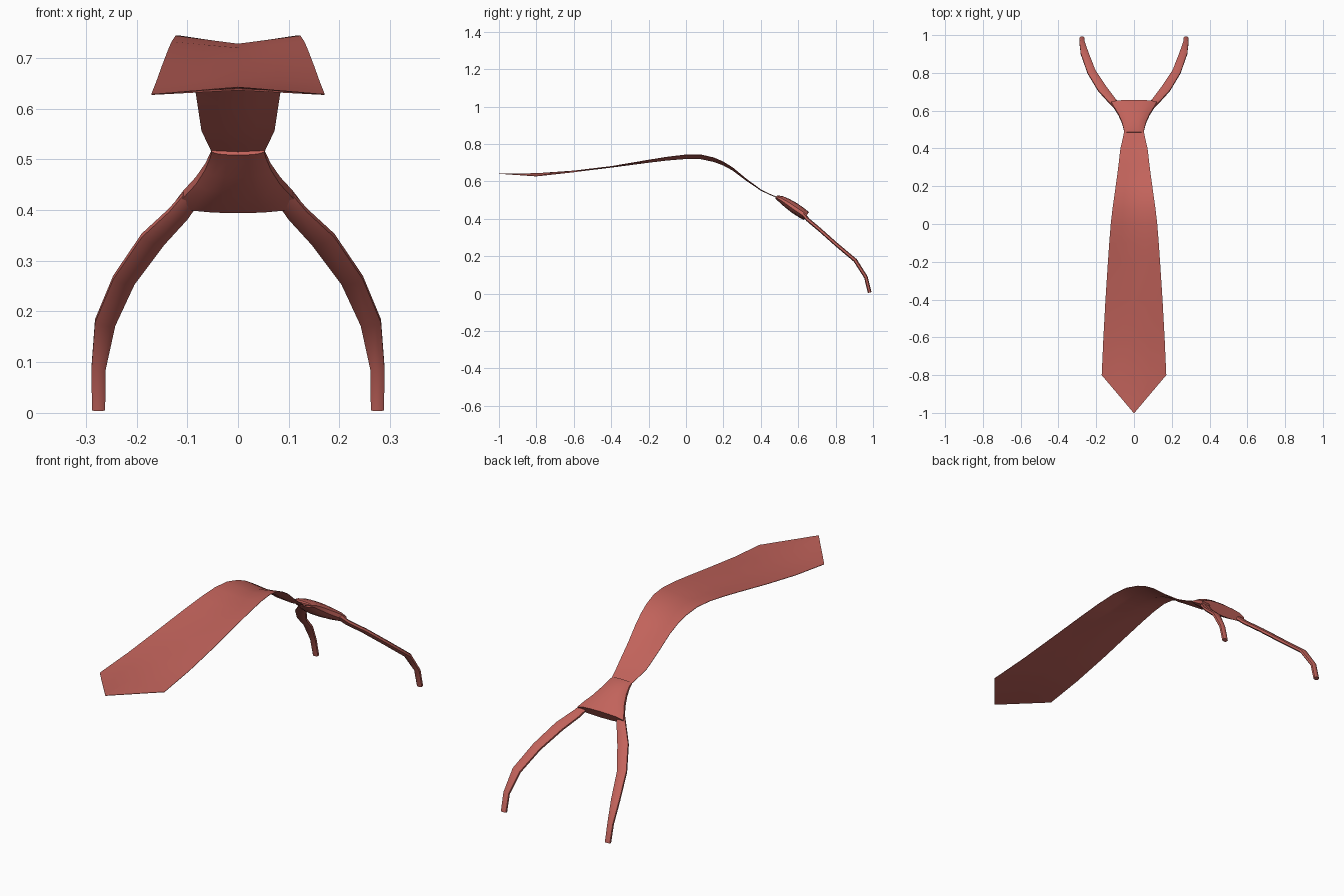
import bpy, bmesh, math
from mathutils import Vector

if "Cube" in bpy.data.objects:
    bpy.data.objects.remove(bpy.data.objects["Cube"])

red = bpy.data.materials.new("muted_red")
red.diffuse_color = (0.54, 0.125, 0.105, 1)
red.use_nodes = True
red.node_tree.nodes["Principled BSDF"].inputs["Base Color"].default_value = red.diffuse_color


def loft(name, rings, angle=40):
    """Skin a list of equal closed rings and cap both ends."""
    bm = bmesh.new()
    rows = [[bm.verts.new(p) for p in ring] for ring in rings]
    n = len(rows[0])
    for a, b in zip(rows, rows[1:]):
        for i in range(n):
            j = (i + 1) % n
            bm.faces.new((a[i], a[j], b[j], b[i]))
    bm.faces.new(rows[0])
    bm.faces.new(rows[-1])
    bmesh.ops.remove_doubles(bm, verts=bm.verts, dist=0.0003)
    bmesh.ops.recalc_face_normals(bm, faces=bm.faces)
    me = bpy.data.meshes.new(name)
    bm.to_mesh(me)
    bm.free()
    ob = bpy.data.objects.new(name, me)
    bpy.context.collection.objects.link(ob)
    me.materials.append(red)
    bpy.ops.object.select_all(action='DESELECT')
    bpy.context.view_layer.objects.active = ob
    ob.select_set(True)
    bpy.ops.object.shade_smooth_by_angle(angle=math.radians(angle))
    return ob


# Blade: y, centre z, half width, edge lift relative to the centre
blade_rows = [
    (-1.0, .643, .002, 0), (-.8, .644, .171, -.015), (-.6, .658, .162, -.007),
    (-.4, .682, .151, 0), (-.2, .708, .138, .008), (-.1, .720, .131, .012),
    (0, .728, .123, .016), (.08, .727, .114, .017), (.15, .712, .104, .016),
    (.2, .693, .097, .013), (.25, .665, .090, .010), (.32, .612, .081, .005),
    (.4, .557, .072, .001), (.45, .533, .060, 0), (.5, .512, .050, 0)]
steps = (-1, -.5, 0, .5, 1)
rings = []
for y, z, w, lift in blade_rows:
    top = [(s * w, y, z + lift * abs(s)) for s in steps]
    low = [(s * w, y, z + lift * abs(s) - .002 - .006 * (1 - abs(s)) * min(1, w / .1))
           for s in reversed(steps)]
    rings.append(top + low)
loft("tie_blade", rings)

# Knot: y, z, half width, half thickness, around a sloping axis
knot_rows = [(.482, .517, .052, .010), (.505, .507, .055, .018), (.54, .485, .065, .025),
             (.58, .458, .083, .029), (.62, .431, .108, .028), (.644, .415, .121, .025)]
up = Vector((0, .52, .85))
rings = []
for y, z, w, t in knot_rows:
    ring = []
    for s in (-1, -.75, -.4, 0, .4, .75, 1):
        ring.append(Vector((s * w, y, z)) + up * t * (.3 + .7 * (1 - s * s) ** .5))
    for s in (1, .75, .4, 0, -.4, -.75, -1):
        ring.append(Vector((s * w, y, z)) - up * t * (.3 + .7 * (1 - s * s) ** .5))
    rings.append(ring)
loft("knot", rings, 50)

# Neck straps: x, y, z, half width
strap_rows = [(.092, .625, .425, .016), (.118, .655, .392, .018), (.168, .715, .342, .022),
              (.225, .805, .262, .021), (.262, .905, .178, .020), (.275, .962, .088, .014),
              (.275, .982, .006, .013)]
centres = [Vector(r[:3]) for r in strap_rows]
for side, name in ((-1, "left_strap"), (1, "right_strap")):
    rings = []
    for i, (x, y, z, w) in enumerate(strap_rows):
        d = centres[min(i + 1, len(centres) - 1)] - centres[max(i - 1, 0)]
        nrm = Vector((0, -d.z, d.y)).normalized()      # outward from the neck
        across = d.cross(nrm).normalized()
        w *= 1 / max(.75, abs(across.x))
        ring = [centres[i] + across * (w * a) + nrm * (.010 * b)
                for a, b in ((-1, -.5), (-1, .5), (-.5, 1), (.5, 1),
                             (1, .5), (1, -.5), (.5, -1), (-.5, -1))]
        rings.append([(side * p.x, p.y, max(p.z, 0)) for p in ring])
    loft(name, rings, 50)
